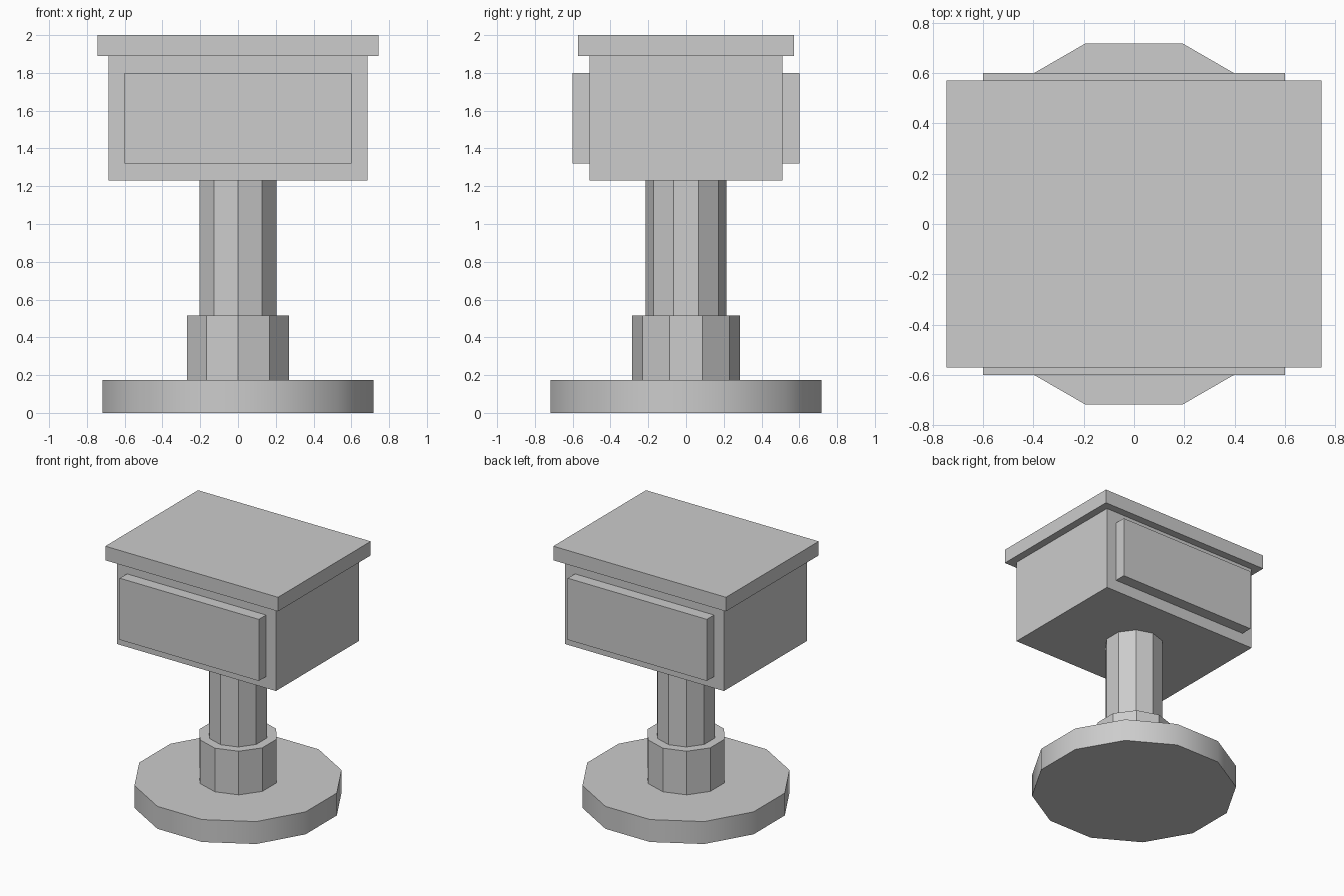
import bpy
import math

cube = bpy.data.objects.get("Cube")
if cube:
    bpy.data.objects.remove(cube, do_unlink=True)

GREY = (0.604, 0.604, 0.604, 1.0)
grey = bpy.data.materials.new("light grey")
grey.use_nodes = True
grey.diffuse_color = GREY
grey.node_tree.nodes["Principled BSDF"].inputs["Base Color"].default_value = GREY


def finish(name):
    obj = bpy.context.object
    obj.name = name
    obj.data.name = name
    obj.data.materials.append(grey)
    return obj


def box(name, half_x, y0, y1, z0, z1):
    bpy.ops.mesh.primitive_cube_add(size=1, location=(0, (y0 + y1) / 2, (z0 + z1) / 2))
    obj = finish(name)
    obj.scale = (2 * half_x, y1 - y0, z1 - z0)
    bpy.ops.object.transform_apply(location=False, rotation=False, scale=True)
    return obj


def prism(name, sides, radius, z0, z1, turn=0):
    bpy.ops.mesh.primitive_cylinder_add(
        vertices=sides, radius=radius, depth=z1 - z0,
        location=(0, 0, (z0 + z1) / 2), rotation=(0, 0, math.radians(turn)))
    return finish(name)


# Round foot, softly shaded around its rim
prism("base_disc", 12, 0.743, 0, 0.175, turn=15)
bpy.ops.object.shade_smooth_by_angle(angle=math.radians(35))

# Faceted stem
prism("stem_collar", 10, 0.285, 0.175, 0.515)
prism("stem", 10, 0.214, 0.515, 1.23)

# Box with overhanging lid
box("box_body", 0.685, -0.511, 0.511, 1.23, 1.89)
box("lid", 0.745, -0.571, 0.571, 1.89, 2.0)

# Raised panels on front and back
box("front_panel", 0.6, -0.6, -0.511, 1.32, 1.80)
box("back_panel", 0.6, 0.511, 0.6, 1.32, 1.80)
